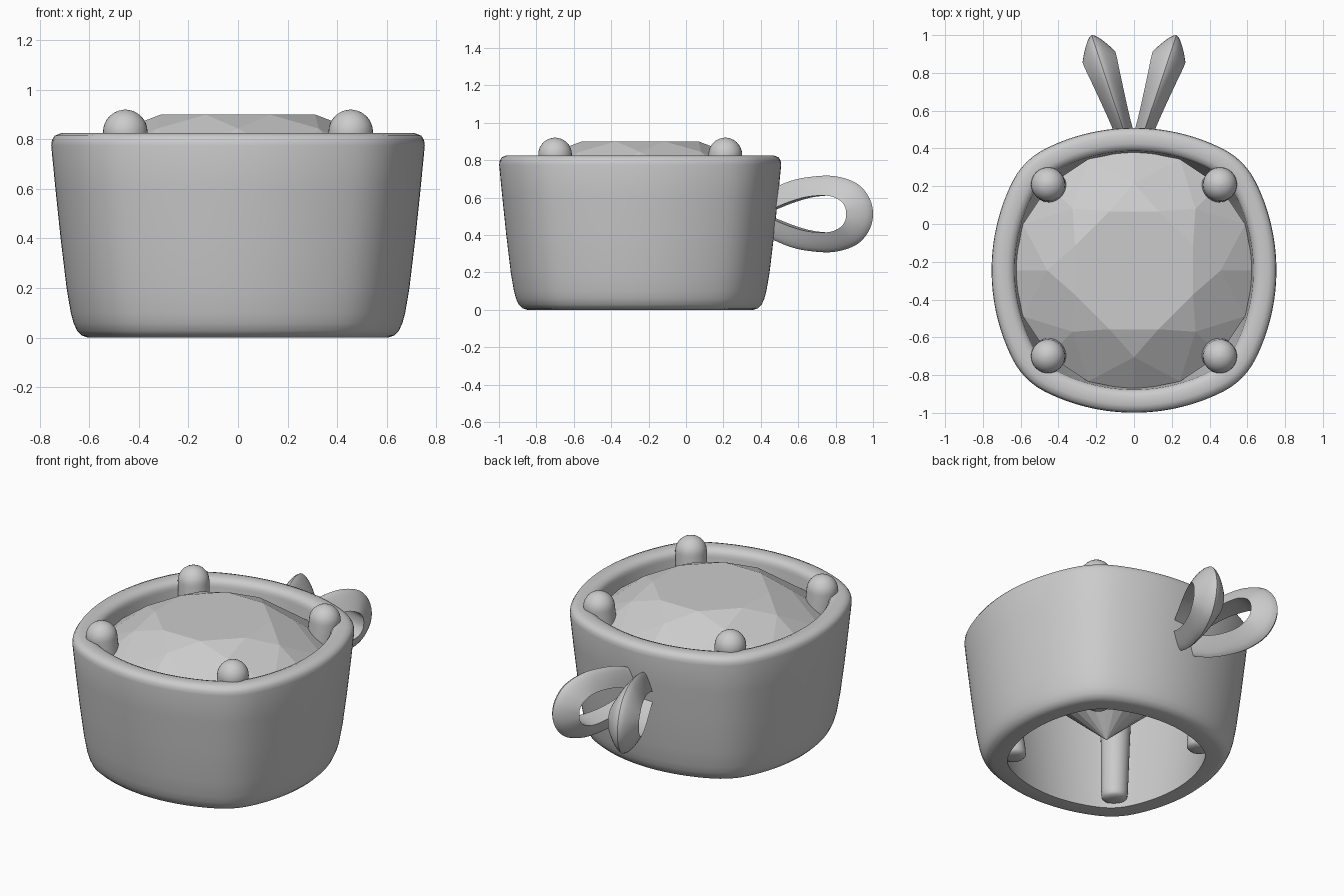
import bpy, bmesh, math
from mathutils import Vector

if "Cube" in bpy.data.objects:
    bpy.data.objects.remove(bpy.data.objects["Cube"])

CY = -0.245   # centre of the setting in y


def make(name, verts, faces, smooth=None):
    me = bpy.data.meshes.new(name)
    me.from_pydata([tuple(v) for v in verts], [], faces)
    bm = bmesh.new()
    bm.from_mesh(me)
    bmesh.ops.recalc_face_normals(bm, faces=bm.faces[:])
    bm.to_mesh(me)
    bm.free()
    ob = bpy.data.objects.new(name, me)
    bpy.context.collection.objects.link(ob)
    if smooth:
        bpy.ops.object.select_all(action='DESELECT')
        bpy.context.view_layer.objects.active = ob
        ob.select_set(True)
        bpy.ops.object.shade_smooth_by_angle(angle=math.radians(smooth))
    return ob


def loft(rings, close_rows=False, caps=False):
    m, k = len(rings), len(rings[0])
    verts = [v for r in rings for v in r]
    faces = []
    for i in range(m if close_rows else m - 1):
        a, b = i * k, ((i + 1) % m) * k
        for j in range(k):
            q = (j + 1) % k
            faces.append((a + j, a + q, b + q, b + j))
    if caps:
        faces += [tuple(range(k)), tuple(range((m - 1) * k, m * k))]
    return verts, faces


# cushion outline: four bulging side arcs joined by tighter corner arcs
def cushion_radius(a):
    s, c = sorted((abs(math.cos(a)), abs(math.sin(a))))
    if s < 0.735 * c:
        return -0.4 * c + math.sqrt(1.96 - 0.16 * s * s)
    d = 0.4 * (c + s)
    return d + math.sqrt(d * d - 0.32 + 0.505 ** 2)


def cushion(half, z, count=128):
    ring = []
    for i in range(count):
        a = 2 * math.pi * i / count
        r = half * cushion_radius(a)
        ring.append((r * math.cos(a), CY + r * math.sin(a), z))
    return ring


# setting: open cushion-shaped band with rounded rim and base
profile = [(0.525, 0.0), (0.605, 0.0), (0.63, 0.008), (0.65, 0.028), (0.664, 0.06),
           (0.675, 0.1), (0.692, 0.2), (0.716, 0.4), (0.737, 0.6), (0.754, 0.775),
           (0.751, 0.797), (0.74, 0.815), (0.715, 0.825), (0.67, 0.825),
           (0.645, 0.815), (0.632, 0.795), (0.63, 0.775), (0.58, 0.4)]
make("setting_band", *loft([cushion(h, z) for h, z in profile], close_rows=True), smooth=40)


# gem: faceted brilliant cut
def polar(r, z, k):
    a = math.pi * k / 8
    return (r * math.cos(a), CY + r * math.sin(a), z)


table = [polar(0.338, 0.9, 2 * i + 1) for i in range(8)]
star = [polar(0.46, 0.844, 2 * i) for i in range(8)]
girdle = [polar(0.637, 0.715, i) for i in range(16)]
lower = [polar(0.637, 0.69, i) for i in range(16)]
verts = table + star + girdle + lower + [(0, CY, 0.12)]
T, S, G, L, C = 0, 8, 16, 32, 48
faces = [tuple(range(8))]
for i in range(8):
    n = (i + 1) % 8
    faces.append((T + i, S + n, T + n))
    faces.append((T + i, S + i, G + 2 * i + 1, S + n))
    faces.append((S + i, G + 2 * i, G + 2 * i + 1))
    faces.append((S + i, G + (2 * i - 1) % 16, G + 2 * i))
for i in range(16):
    n = (i + 1) % 16
    faces.append((G + i, L + i, L + n, G + n))
    faces.append((L + i, C, L + n))
make("gem", verts, faces)

# prongs: domed posts leaning with the wall
stations = [(0.03, 0.03), (0.058, 0.036), (0.072, 0.05), (0.076, 0.08), (0.082, 0.4), (0.089, 0.72)]
stations += [(0.09 * math.cos(a), 0.83 + 0.09 * math.sin(a))
             for a in [math.radians(d) for d in range(0, 90, 12)]]
stations.append((0.004, 0.92))
for sx, side in ((-1, "left"), (1, "right")):
    for sy, end in ((-1, "front"), (1, "back")):
        rings = []
        for r, z in stations:
            d = 0.37 + 0.085 * min(z / 0.8, 1)
            rings.append([(sx * d + r * math.cos(math.pi * j / 16),
                           CY + sy * d + r * math.sin(math.pi * j / 16), z) for j in range(32)])
        make("prong_%s_%s" % (end, side), *loft(rings, caps=True), smooth=50)

# hanging loops: teardrop bands, flat inside and domed outside
# columns: inner y, inner z, outer y, outer z, half width
half = [(0.0, 0.025, 0.0, 0.14, 0.048), (0.1, 0.065, 0.09, 0.177, 0.056),
        (0.2, 0.092, 0.19, 0.198, 0.067), (0.31, 0.098, 0.32, 0.203, 0.08),
        (0.378, 0.075, 0.44, 0.165, 0.089), (0.408, 0.04, 0.508, 0.09, 0.091),
        (0.415, 0.0, 0.53, 0.0, 0.091)]
path = half + [(a, -b, c, -d, w) for a, b, c, d, w in half[-2::-1]]


def spline(pts, steps=5):
    out = []
    for i in range(len(pts) - 1):
        p = [pts[max(i - 1, 0)], pts[i], pts[i + 1], pts[min(i + 2, len(pts) - 1)]]
        for s in range(steps):
            t = s / steps
            out.append([0.5 * (2 * b + (c - a) * t + (2 * a - 5 * b + 4 * c - d) * t * t
                               + (3 * b - a - 3 * c + d) * t ** 3) for a, b, c, d in zip(*p)])
    return out + [list(pts[-1])]


axis = Vector((0.335, 1, 0))
across = Vector((1, -0.335, 0)).normalized()
for sx, side in ((-1, "left"), (1, "right")):
    rings = []
    for iy, iz, oy, oz, w in spline(path):
        ring = []
        for j in range(13):
            u = j / 6 - 1
            h = 1 - abs(u) ** 1.5
            y, z = iy + (oy - iy) * h, iz + (oz - iz) * h
            p = Vector((0.047, 0.47, 0.512 + z)) + axis * y + across * (u * w)
            ring.append((sx * p.x, p.y, p.z))
        rings.append(ring)
    make("loop_" + side, *loft(rings, caps=True), smooth=40)
